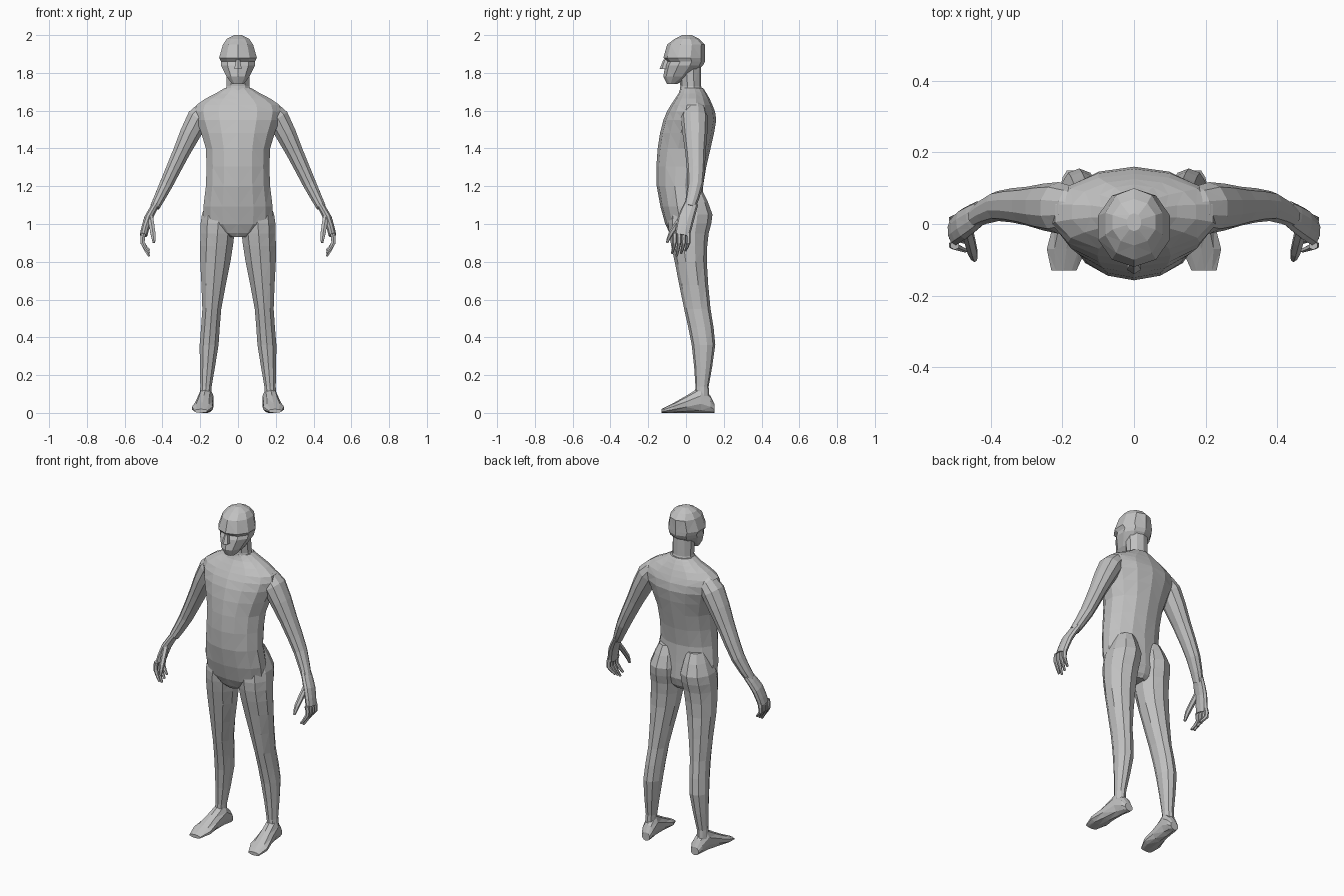
import bpy
import bmesh
from math import cos, sin, pi
from mathutils import Vector

cube = bpy.data.objects.get("Cube")
if cube:
    bpy.data.objects.remove(cube, do_unlink=True)

GREY = (0.53, 0.53, 0.53, 1)
skin = bpy.data.materials.new("plain grey")
skin.use_nodes = True
skin.diffuse_color = GREY
skin.node_tree.nodes["Principled BSDF"].inputs["Base Color"].default_value = GREY


def oval(center, side, depth, sides):
    """Ring of points around a center, spanned by two half axes."""
    ring = []
    for i in range(sides):
        angle = 2 * pi * (i + 0.5) / sides
        ring.append(center + side * cos(angle) / cos(pi / sides) + depth * sin(angle))
    return ring


def refine(rows):
    """Insert a smoothly curved in-between row in every gap."""
    rows = [Vector(row) for row in rows]
    last = len(rows) - 1
    result = []
    for i in range(last):
        before = rows[max(i - 1, 0)]
        after = rows[min(i + 2, last)]
        middle = (rows[i] + rows[i + 1]) * 9 / 16 - (before + after) / 16
        result.extend((rows[i], middle))
    result.append(rows[last])
    return result


def loft(name, rings, mirror=1):
    """Skin a row of rings, close both ends and facet the result."""
    bm = bmesh.new()
    loops = [[bm.verts.new((p.x * mirror, p.y, p.z)) for p in ring] for ring in rings]
    for low, high in zip(loops, loops[1:]):
        for i in range(len(low)):
            j = (i + 1) % len(low)
            bm.faces.new((low[i], low[j], high[j], high[i]))
    bm.faces.new(loops[0])
    bm.faces.new(loops[-1])
    bmesh.ops.recalc_face_normals(bm, faces=bm.faces)
    bmesh.ops.triangulate(bm, faces=bm.faces)
    mesh = bpy.data.meshes.new(name)
    bm.to_mesh(mesh)
    bm.free()
    mesh.materials.append(skin)
    obj = bpy.data.objects.new(name, mesh)
    bpy.context.collection.objects.link(obj)


def column(name, rows, sides=10, mirror=1, center_x=lambda z: 0):
    """Upright part from rows of height, half width, front y, back y."""
    rings = []
    for z, half, front, back in rows:
        center = Vector((center_x(z), (front + back) / 2, z))
        depth = Vector((0, (back - front) / 2, 0))
        rings.append(oval(center, Vector((half, 0, 0)), depth, sides))
    loft(name, rings, mirror)


def tube(name, rows, flatness, mirror, sides=6):
    """Limb along a path of x, y, z, thickness; flatness widens it in y."""
    rows = refine(rows)
    points = [row.to_3d() for row in rows]
    rings = []
    for i, row in enumerate(rows):
        tangent = points[min(i + 1, len(points) - 1)] - points[max(i - 1, 0)]
        side = tangent.cross(Vector((0, 1, 0))).normalized()
        deep = side.cross(tangent).normalized()
        rings.append(oval(points[i], side * row[3], deep * row[3] * flatness, sides))
    loft(name, rings, mirror)


# Torso, from crotch to the slope of the shoulders
column("torso", refine([
    (0.93, 0.05, -0.07, 0.07),
    (1, 0.18, -0.11, 0.1),
    (1.2, 0.17, -0.155, 0.09),
    (1.4, 0.17, -0.15, 0.13),
    (1.55, 0.22, -0.12, 0.16),
    (1.63, 0.22, -0.08, 0.14),
    (1.69, 0.12, -0.04, 0.11),
    (1.72, 0.07, -0.03, 0.09),
]), sides=14)

# Neck
column("neck", [
    (1.66, 0.08, -0.04, 0.1),
    (1.73, 0.06, -0.03, 0.08),
    (1.83, 0.06, -0.04, 0.08),
])

# Head with a narrow chin, sunken eyes and heavy brow
column("head", [
    (1.74, 0.03, -0.1, -0.05),
    (1.78, 0.06, -0.12, 0.03),
    (1.84, 0.09, -0.11, 0.09),
    (1.86, 0.09, -0.1, 0.1),
    (1.88, 0.1, -0.12, 0.1),
    (1.95, 0.08, -0.1, 0.1),
    (1.98, 0.06, -0.06, 0.07),
    (2, 0.02, -0.02, 0.03),
])

# Wedge-shaped nose
column("nose", [
    (1.82, 0.02, -0.14, -0.09),
    (1.87, 0.01, -0.12, -0.09),
], sides=6)

for label, mirror in (("left", 1), ("right", -1)):
    # Leg, from ankle to buttock and hip, leaning outward toward the ground
    column(label + "_leg", refine([
        (0.06, 0.03, 0.04, 0.13),
        (0.14, 0.03, 0.05, 0.12),
        (0.36, 0.05, 0.03, 0.155),
        (0.55, 0.05, -0.01, 0.13),
        (0.8, 0.08, -0.06, 0.11),
        (0.95, 0.09, -0.09, 0.12),
        (1.05, 0.09, -0.09, 0.14),
        (1.17, 0.05, -0.05, 0.09),
    ]), mirror=mirror, center_x=lambda z: 0.18 - 0.075 * z)

    # Foot, lofted from heel to toes and turned slightly outward
    foot = []
    for y, half, top in [(0.15, 0.025, 0.05), (0.13, 0.035, 0.09), (0.08, 0.04, 0.14),
                         (0, 0.045, 0.09), (-0.07, 0.055, 0.05), (-0.13, 0.035, 0.02)]:
        center = Vector((0.18 - 0.12 * y, y, top / 2))
        foot.append(oval(center, Vector((half, 0, 0)), Vector((0, 0, top / 2)), 10))
    loft(label + "_foot", foot, mirror)

    # Arm, from inside the shoulder to the wrist
    tube(label + "_arm", [
        (0.15, 0.045, 1.62, 0.04),
        (0.21, 0.045, 1.56, 0.06),
        (0.3, 0.05, 1.38, 0.045),
        (0.38, 0.05, 1.21, 0.035),
        (0.44, 0.02, 1.09, 0.025),
    ], 1.2, mirror, sides=10)

    # Hand with four curled fingers and a thumb
    tube(label + "_palm", [
        (0.43, 0.03, 1.11, 0.018),
        (0.475, 0, 1.03, 0.022),
        (0.5, -0.02, 0.94, 0.02),
    ], 2, mirror, sides=10)
    for i, finger in enumerate(("index", "middle", "ring", "little")):
        y = 0.024 * i - 0.06
        tip = 0.83 + 0.015 * abs(i - 1)
        tube(f"{label}_{finger}_finger", [
            (0.5, y, 0.95, 0.012),
            (0.505, y, 0.9, 0.011),
            (0.47, y - 0.014, tip, 0.006),
        ], 1, mirror)
    tube(label + "_thumb", [
        (0.465, -0.02, 1.04, 0.015),
        (0.45, -0.08, 0.95, 0.013),
        (0.445, -0.1, 0.9, 0.006),
    ], 1, mirror)
